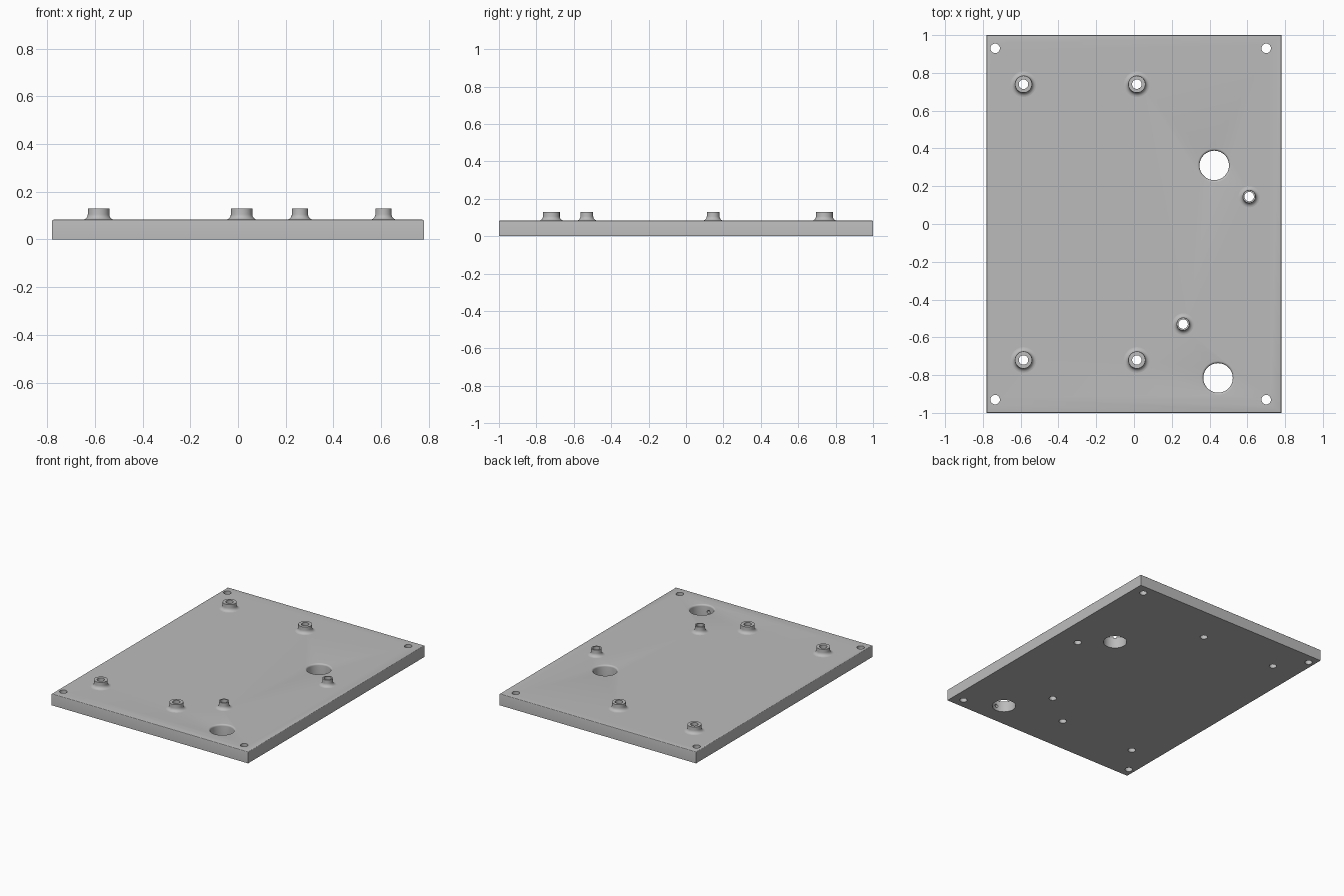
import bpy, bmesh, math
from mathutils import Matrix, Vector

if "Cube" in bpy.data.objects:
    bpy.data.objects.remove(bpy.data.objects["Cube"], do_unlink=True)

THICK, TOP = 0.083, 0.13
HOLE_R = 0.025
corner_holes = [(x, y) for x in (-0.735, 0.70) for y in (-0.93, 0.93)]
large_posts = [(x, y) for x in (-0.585, 0.015) for y in (-0.72, 0.74)]
small_posts = [(0.26, -0.53), (0.61, 0.145)]
cable_holes = [(0.425, 0.31), (0.445, -0.815)]

grey = bpy.data.materials.new("plain grey")
grey.use_nodes = True
colour = (0.5, 0.5, 0.5, 1)
grey.diffuse_color = colour
grey.node_tree.nodes["Principled BSDF"].inputs["Base Color"].default_value = colour


def make_object(name, bm):
    bmesh.ops.recalc_face_normals(bm, faces=bm.faces)
    mesh = bpy.data.meshes.new(name)
    bm.to_mesh(mesh)
    bm.free()
    mesh.materials.append(grey)
    obj = bpy.data.objects.new(name, mesh)
    bpy.context.collection.objects.link(obj)
    return obj


def lathe(name, profile, x, y, closed=False, steps=40):
    """Spin an (r, z) profile about the vertical axis at x, y."""
    bm = bmesh.new()
    verts = [bm.verts.new((r, 0, z)) for r, z in profile]
    edges = [bm.edges.new(pair) for pair in zip(verts, verts[1:])]
    if closed:
        edges.append(bm.edges.new((verts[-1], verts[0])))
    bmesh.ops.spin(bm, geom=verts + edges, cent=(0, 0, 0), axis=(0, 0, 1),
                   angle=math.tau, steps=steps, use_duplicate=False)
    bmesh.ops.remove_doubles(bm, verts=bm.verts, dist=1e-5)
    bmesh.ops.translate(bm, verts=bm.verts, vec=(x, y, 0))
    return make_object(name, bm)


def arc(cr, cz, radius, start, end, count=6):
    angles = [math.radians(start + (end - start) * i / count) for i in range(count + 1)]
    return [(cr + radius * math.cos(a), cz + radius * math.sin(a)) for a in angles]


def activate(obj):
    bpy.ops.object.select_all(action='DESELECT')
    obj.select_set(True)
    bpy.context.view_layer.objects.active = obj


def smooth(obj):
    activate(obj)
    bpy.ops.object.shade_smooth_by_angle(angle=math.radians(35))


def cut(target, cutter):
    cutter.hide_render = True
    activate(target)
    mod = target.modifiers.new("cut", 'BOOLEAN')
    mod.operation, mod.solver, mod.object = 'DIFFERENCE', 'EXACT', cutter
    bpy.ops.object.modifier_apply(modifier=mod.name)
    bpy.data.objects.remove(cutter, do_unlink=True)


# Base plate with softened top edges
bm = bmesh.new()
bmesh.ops.create_cube(bm, size=1, matrix=Matrix.Translation((0, 0, THICK / 2))
                      @ Matrix.Diagonal((1.56, 2, THICK, 1)))
rim = [e for e in bm.edges if all(v.co.z > THICK / 2 for v in e.verts)]
bmesh.ops.bevel(bm, geom=rim, offset=0.006, segments=3, profile=0.5, affect='EDGES')
plate = make_object("base_plate", bm)

# Straight screw holes through plate
for x, y in corner_holes + large_posts + small_posts:
    profile = [(0, -0.02), (HOLE_R, -0.02), (HOLE_R, TOP), (0, TOP)]
    cut(plate, lathe("screw_hole_cutter", profile, x, y, steps=28))

# Wide cable holes with rounded upper rims
for x, y in cable_holes:
    r, f = 0.078, 0.012
    profile = [(0, -0.02), (r, -0.02)] + arc(r + f, THICK - f, f, 180, 90)
    profile += [(r + f, TOP), (0, TOP)]
    cut(plate, lathe("cable_hole_cutter", profile, x, y, steps=48))

# Blind side bore in the wall of the front cable hole
bm = bmesh.new()
bmesh.ops.create_cone(bm, cap_ends=True, segments=20, radius1=0.012, radius2=0.012,
                      depth=0.09, matrix=Matrix.Translation(Vector((0.445, -0.89, 0.035)))
                      @ Matrix.Rotation(math.pi / 2, 4, 'X'))
cut(plate, make_object("side_bore_cutter", bm))
smooth(plate)

# Hollow standoff posts with flared feet
for kind, spots, r in (("large", large_posts, 0.045), ("small", small_posts, 0.034)):
    for i, (x, y) in enumerate(spots):
        f = 0.023
        profile = arc(r + f, THICK + f, f, 270, 180)
        profile += [(r, TOP), (HOLE_R, TOP), (HOLE_R, THICK)]
        smooth(lathe(f"{kind}_standoff_{i + 1}", profile, x, y, closed=True))
